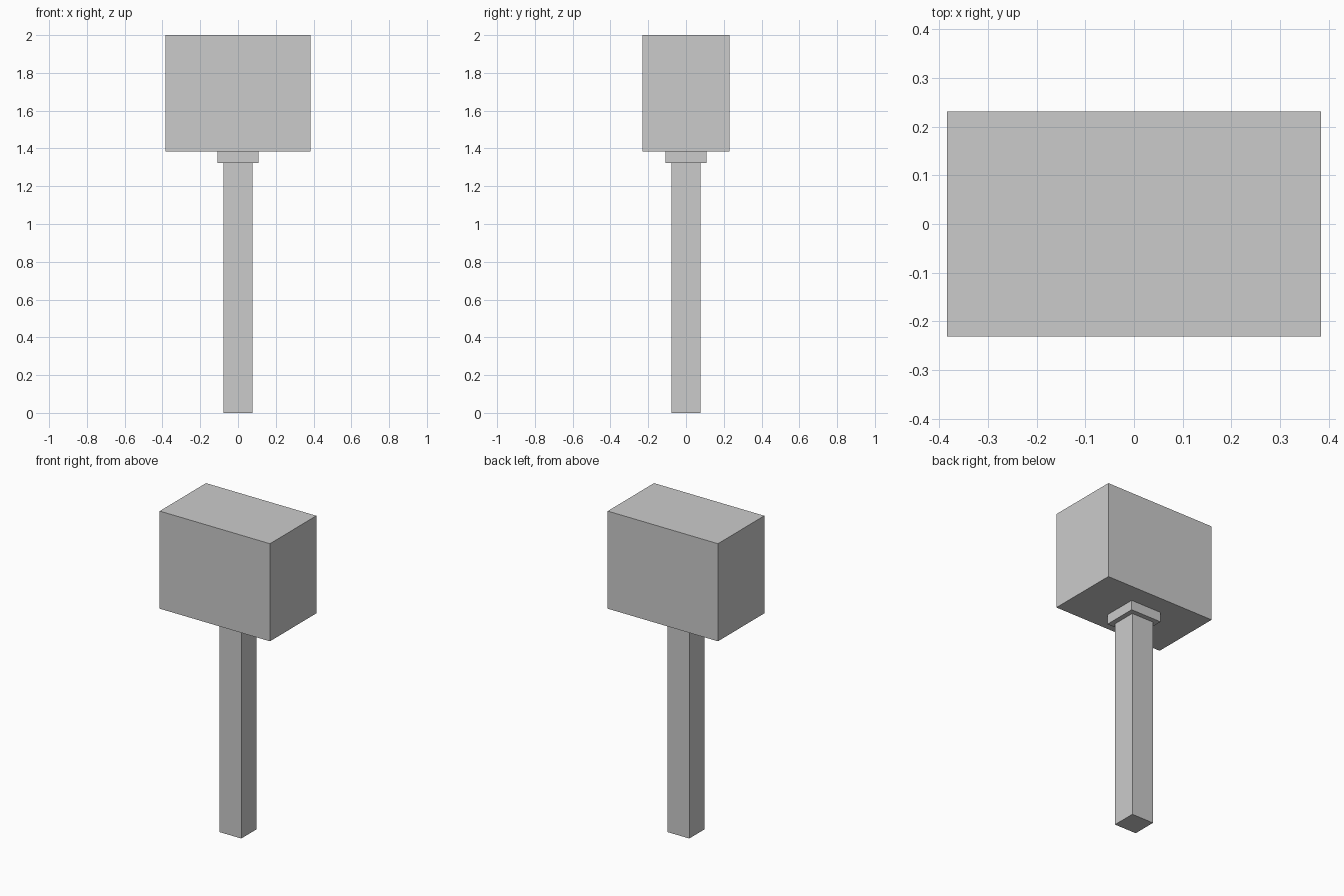
import bpy

if "Cube" in bpy.data.objects:
    bpy.data.objects.remove(bpy.data.objects["Cube"])

U = 2 / 13  # base module: handle thickness

grey = bpy.data.materials.new("light grey")
grey.diffuse_color = (0.6, 0.6, 0.6, 1)
grey.use_nodes = True
grey.node_tree.nodes["Principled BSDF"].inputs["Base Color"].default_value = grey.diffuse_color


def box(name, width, depth, bottom, top):
    """Axis-aligned block centred on the handle axis, sized in modules."""
    bpy.ops.mesh.primitive_cube_add(size=1, location=(0, 0, (bottom + top) / 2 * U))
    part = bpy.context.object
    part.name = name
    part.scale = (width * U, depth * U, (top - bottom) * U)
    bpy.ops.object.transform_apply(location=False, rotation=False, scale=True)
    part.data.materials.append(grey)
    return part


# Square handle, thin collar, and the heavy block head
box("handle", 1, 1, 0, 8.6)
box("collar", 1.4, 1.4, 8.6, 9)
box("hammer_head", 5, 3, 9, 13)
